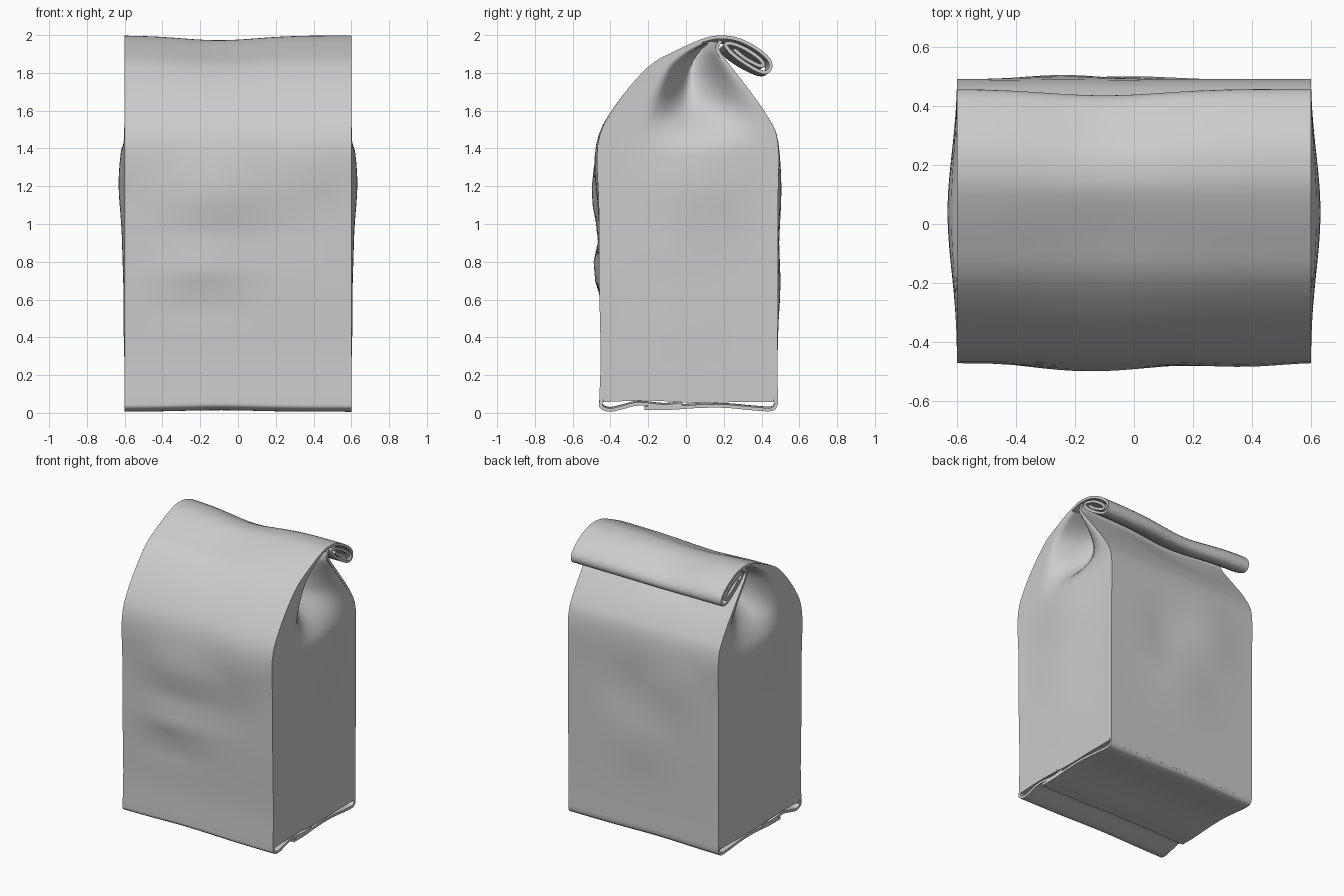
import bpy, math

if "Cube" in bpy.data.objects:
    bpy.data.objects.remove(bpy.data.objects["Cube"])

HALF = 0.6          # half width of the bag
PAPER = 0.018       # paper thickness


def spline(pts, n=4):
    """Catmull-Rom samples through a list of (y, z) points."""
    p = [pts[0]] + pts + [pts[-1]]
    out = []
    for i in range(1, len(p) - 2):
        for k in range(n):
            t = k / n
            out.append(tuple(0.5 * (2 * b + (c - a) * t + (2 * a - 5 * b + 4 * c - d) * t * t
                                    + (3 * b - a - 3 * c + d) * t ** 3)
                             for a, b, c, d in zip(p[i - 1], p[i], p[i + 1], p[i + 2])))
    return out + [pts[-1]]


def gauss(u, v, cu, cv, su, sv):
    return math.exp(-((u - cu) / su) ** 2 - ((v - cv) / sv) ** 2)


def smooth(t):
    t = min(1, max(0, t))
    return t * t * (3 - 2 * t)


def grid_object(name, rows, flip=False):
    """Surface from a grid of points, thickened like paper."""
    w = len(rows[0])
    faces = [(r * w + c, r * w + c + 1, (r + 1) * w + c + 1, (r + 1) * w + c)
             for r in range(len(rows) - 1) for c in range(w - 1)]
    if flip:
        faces = [f[::-1] for f in faces]
    mesh = bpy.data.meshes.new(name)
    mesh.from_pydata([q for r in rows for q in r], [], faces)
    ob = bpy.data.objects.new(name, mesh)
    bpy.context.collection.objects.link(ob)
    mod = ob.modifiers.new("paper", 'SOLIDIFY')
    mod.thickness, mod.offset = PAPER, 0
    bpy.ops.object.select_all(action='DESELECT')
    ob.select_set(True)
    bpy.context.view_layer.objects.active = ob
    bpy.ops.object.modifier_apply(modifier=mod.name)
    bpy.ops.object.shade_smooth_by_angle(angle=math.radians(50))
    return ob


def crumple(x, y, z):
    """Soft dents in the walls, and a sag in the rolled top."""
    fade = 1 - (x / HALF) ** 4
    if 0.1 < z < 1.7:
        if y < 0:
            y -= fade * (0.036 * gauss(x, z, -0.15, 1.15, 0.3, 0.17)
                         + 0.035 * gauss(x, z, -0.2, 0.76, 0.25, 0.09)
                         + 0.015 * gauss(x, z, 0.4, 1.3, 0.2, 0.2)
                         - 0.012 * gauss(x, z, -0.25, 0.6, 0.25, 0.06)
                         - 0.010 * gauss(x, z, 0.15, 0.95, 0.3, 0.08))
        else:
            y += fade * (0.018 * gauss(x, z, -0.25, 1.15, 0.2, 0.2)
                         + 0.014 * gauss(x, z, 0, 0.7, 0.25, 0.2)
                         - 0.012 * gauss(x, z, 0.15, 1.0, 0.15, 0.2))
    k = min(1, max(0, (z - 1.65) / 0.3))
    sag = math.exp(-((x + 0.1) / 0.28) ** 2)
    z -= 0.025 * k * sag
    y -= 0.035 * k * sag * min(1, max(0, y / 0.3))
    if z < 0.1:
        z += 0.008 * sag
    return (x, y, z)


def sheet(name, profile, nx=28):
    xs = [-HALF + 2 * HALF * i / nx for i in range(nx + 1)]
    return grid_object(name, [[crumple(x, y, z) for x in xs] for y, z in profile])


# Profiles in (y, z)
front_wall = [(-0.450, 0.07), (-0.443, 0.3), (-0.451, 0.7), (-0.453, 1.1), (-0.458, 1.42),
              (-0.375, 1.61), (-0.2, 1.82), (-0.05, 1.91), (0.1, 1.975), (0.19, 1.989)]
back_wall = [(0.477, 0.07), (0.476, 0.3), (0.478, 0.7), (0.478, 1.1), (0.478, 1.43),
             (0.415, 1.58), (0.3, 1.74), (0.2, 1.87), (0.165, 1.93), (0.185, 1.97)]
front_flap = [(-0.02, 0.045), (-0.12, 0.036), (-0.25, 0.048), (-0.33, 0.03), (-0.4, 0.015),
              (-0.445, 0.03)]
back_flap = [(-0.22, 0.024), (-0.1, 0.024), (0.05, 0.034), (0.2, 0.036), (0.36, 0.022),
             (0.45, 0.018), (0.475, 0.04)]
roll = [(0.28, 1.975), (0.37, 1.93), (0.435, 1.875), (0.448, 1.83), (0.42, 1.803),
        (0.36, 1.823), (0.26, 1.89), (0.21, 1.945), (0.235, 1.957), (0.31, 1.93),
        (0.385, 1.88), (0.41, 1.845), (0.385, 1.84), (0.31, 1.88), (0.255, 1.925)]
floor = [(-0.44, 0.066), (-0.2, 0.074), (0.05, 0.062), (0.25, 0.066), (0.465, 0.066)]

sheet("front_sheet_with_rolled_top", spline(front_flap + front_wall + roll))
sheet("back_sheet_with_bottom_flap", spline(back_flap + back_wall))
sheet("bag_floor", spline(floor))


def y_at(samples, z):
    for (y0, z0), (y1, z1) in zip(samples, samples[1:]):
        if z0 <= z <= z1:
            return y0 + (y1 - y0) * (z - z0) / max(z1 - z0, 1e-6)
    return samples[-1][0]


# Side panels: flat towards the front, with a gusset that folds in sharply behind
# a ridge and slopes back out to the rear wall
front_s, back_s = spline(front_wall), spline(back_wall)
NZ, NS = 56, 30
for side, name in ((1, "right_side_panel"), (-1, "left_side_panel")):
    rows = []
    for i in range(NZ + 1):
        z = 0.07 + (1.96 - 0.07) * i / NZ
        a, b = y_at(front_s, z), y_at(back_s, z)
        fold = 0.62 * math.sqrt(max(0, 0.47 ** 2 - ((b - a) / 2) ** 2))
        fold *= smooth((z - 1.27) / 0.4)
        row = []
        for j in range(NS + 1):
            s = j / NS
            y = a + (b - a) * s
            edge = math.sin(math.pi * s)
            x = 0.591 + edge * (0.032 * gauss(y, z, 0.06, 1.22, 0.35, 0.24)
                                + 0.010 * gauss(y, z, -0.1, 0.85, 0.3, 0.2)
                                + 0.006 * gauss(y, z, 0, 0.5, 0.3, 0.2))
            x -= fold * (smooth((s - 0.22) / 0.3) if s < 0.52 else smooth((1 - s) / 0.48))
            row.append((side * x, y, z))
        rows.append(row)
    grid_object(name, rows, flip=side < 0)
